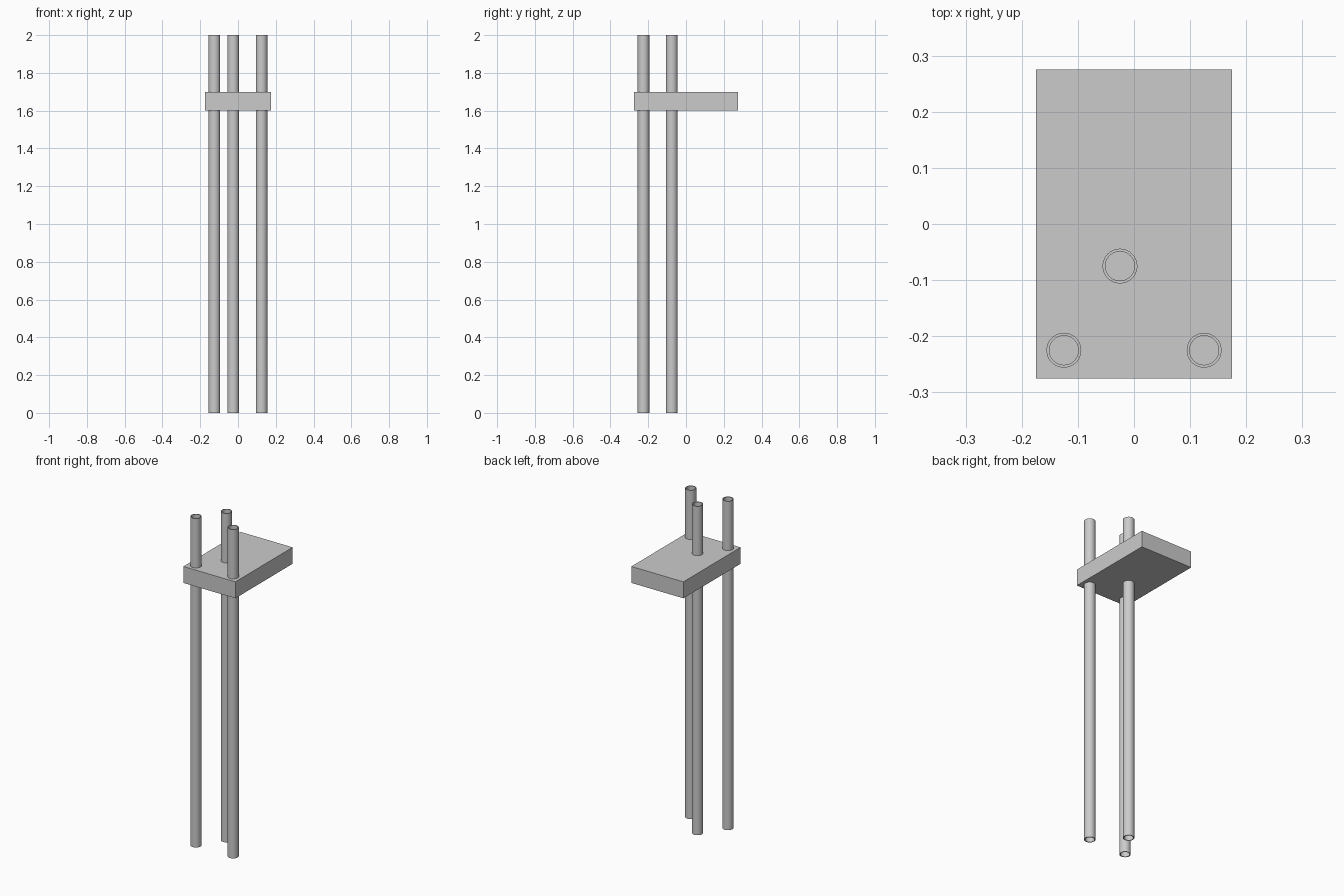
import bpy
import bmesh
from math import cos, sin, tau, radians

cube = bpy.data.objects.get("Cube")
if cube:
    bpy.data.objects.remove(cube, do_unlink=True)

grey = bpy.data.materials.new("light grey")
grey.use_nodes = True
colour = (0.6, 0.6, 0.6, 1)
grey.diffuse_color = colour
grey.node_tree.nodes["Principled BSDF"].inputs["Base Color"].default_value = colour


def add_object(name, bm, location):
    bmesh.ops.recalc_face_normals(bm, faces=bm.faces)
    mesh = bpy.data.meshes.new(name)
    bm.to_mesh(mesh)
    bm.free()
    mesh.materials.append(grey)
    obj = bpy.data.objects.new(name, mesh)
    obj.location = location
    bpy.context.collection.objects.link(obj)
    return obj


def add_pipe(name, x, y, outer=0.031, inner=0.026, height=2.0, sides=48):
    """Hollow open-ended tube: a wall section swept around z."""
    bm = bmesh.new()
    section = [(outer, 0), (outer, height), (inner, height), (inner, 0)]
    rings = [[bm.verts.new((r * cos(tau * i / sides), r * sin(tau * i / sides), z))
              for i in range(sides)] for r, z in section]
    for k, ring in enumerate(rings):
        above = rings[(k + 1) % len(rings)]
        for i in range(sides):
            j = (i + 1) % sides
            bm.faces.new((ring[i], ring[j], above[j], above[i]))
    pipe = add_object(name, bm, (x, y, 0))
    bpy.ops.object.select_all(action="DESELECT")
    pipe.select_set(True)
    bpy.context.view_layer.objects.active = pipe
    bpy.ops.object.shade_smooth_by_angle(angle=radians(30))


# Solid slab
bm = bmesh.new()
bmesh.ops.create_cube(bm, size=1)
bmesh.ops.scale(bm, vec=(0.35, 0.55, 0.1), verts=bm.verts)
add_object("slab", bm, (0, 0, 1.65))

# Pipes running through the slab
add_pipe("front_right_pipe", -0.125, -0.225)
add_pipe("front_left_pipe", 0.125, -0.225)
add_pipe("middle_pipe", -0.025, -0.075)
